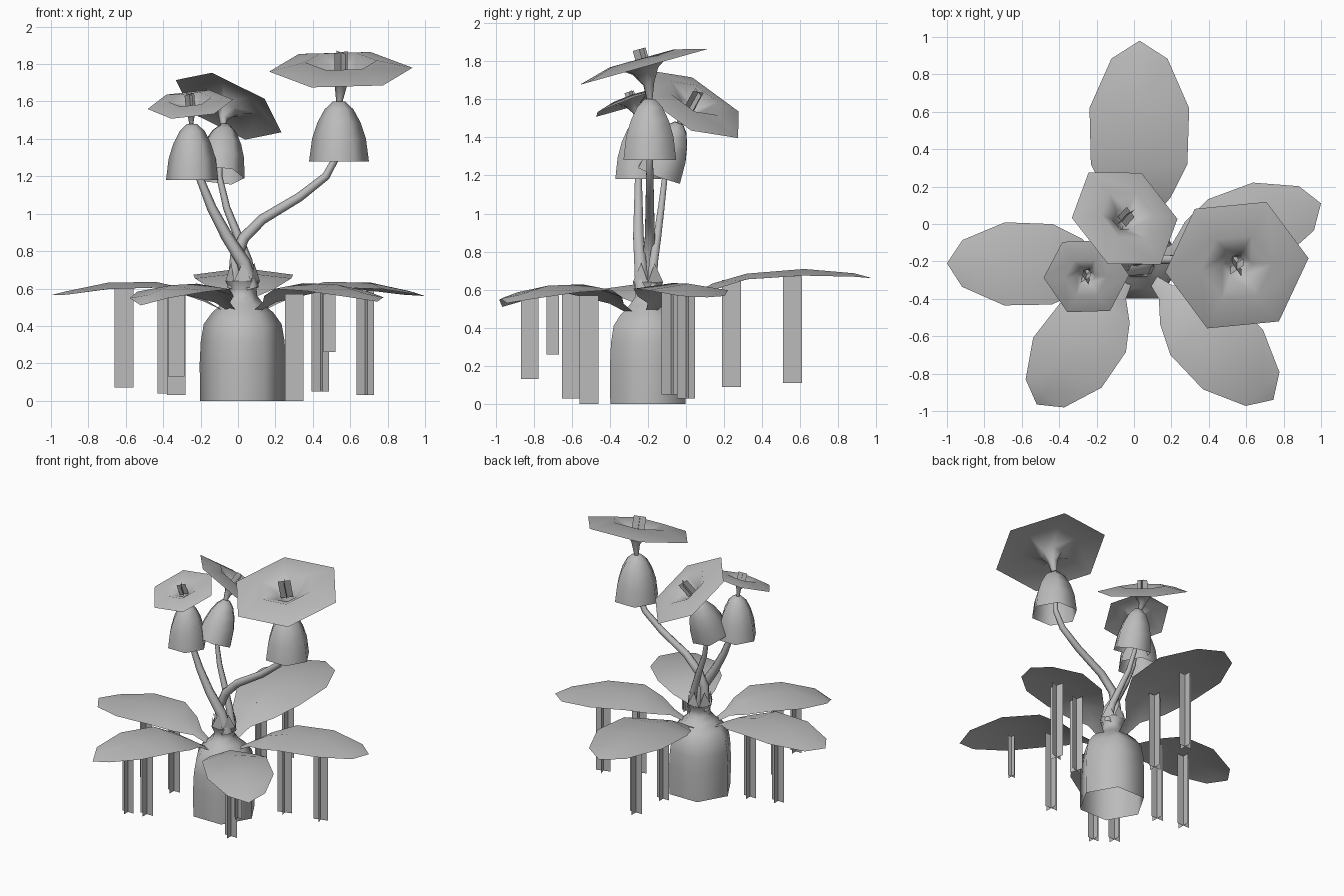
import bpy, bmesh, math
from mathutils import Vector

cube = bpy.data.objects.get("Cube")
if cube:
    bpy.data.objects.remove(cube, do_unlink=True)

grey = bpy.data.materials.new("plain_grey")
grey.use_nodes = True
grey.diffuse_color = (0.5, 0.5, 0.5, 1)
grey.node_tree.nodes["Principled BSDF"].inputs["Base Color"].default_value = (0.5, 0.5, 0.5, 1)
UP = Vector((0, 0, 1))


def finish(name, bm, smooth=True):
    mesh = bpy.data.meshes.new(name)
    bm.to_mesh(mesh)
    bm.free()
    mesh.materials.append(grey)
    for p in mesh.polygons:
        p.use_smooth = smooth
    obj = bpy.data.objects.new(name, mesh)
    bpy.context.collection.objects.link(obj)


def loft(name, rings, sides=6, phase=0.0, cap=False):
    """Skin a tube through rings of (centre, axis, radius)."""
    bm = bmesh.new()
    loops = []
    for centre, axis, radius in rings:
        turn = UP.rotation_difference(Vector(axis).normalized())
        loop = []
        for i in range(sides):
            a = phase + math.tau * i / sides
            offset = turn @ Vector((math.cos(a), math.sin(a), 0))
            loop.append(bm.verts.new(Vector(centre) + offset * radius))
        loops.append(loop)
    for low, high in zip(loops, loops[1:]):
        for i in range(sides):
            j = (i + 1) % sides
            bm.faces.new((low[i], low[j], high[j], high[i]))
    if cap:
        bm.faces.new(loops[-1])
    finish(name, bm)


def crossed_cards(name, base, axis, height, width, phase=0.0):
    """Two flat strips crossing at right angles."""
    bm = bmesh.new()
    turn = UP.rotation_difference(Vector(axis).normalized())
    for a in (phase, phase + math.pi / 2):
        side = Vector((math.cos(a), math.sin(a), 0)) * width / 2
        corners = (-side, side, side + UP * height, -side + UP * height)
        bm.faces.new([bm.verts.new(Vector(base) + turn @ c) for c in corners])
    finish(name, bm, smooth=False)


# Swollen trunk, open underneath
trunk_centre = Vector((0.025, -0.2, 0))
profile = [(0, 0.228), (0.2, 0.23), (0.32, 0.224), (0.41, 0.208), (0.47, 0.165),
           (0.52, 0.11), (0.56, 0.078), (0.6, 0.074), (0.64, 0.092)]
loft("trunk", [(trunk_centre + UP * z, UP, r) for z, r in profile])

# Pointed crown around the neck
bm = bmesh.new()
for i in range(6):
    corners = []
    for step, r, z in ((i, 0.092, 0.64), (i + 1, 0.092, 0.64), (i + 0.5, 0.07, 0.74)):
        a = math.tau * step / 6
        corners.append(bm.verts.new(trunk_centre + Vector((r * math.cos(a), r * math.sin(a), z))))
    bm.faces.new(corners)
finish("crown", bm)


# Broad leaves: fraction of length, half width, height, edge droop
SECTIONS = [(0.1, 0.025, 0.48, 0.0), (0.2, 0.05, 0.545, 0.015), (0.3, 0.14, 0.6, 0.035),
            (0.45, 0.215, 0.635, 0.03), (0.7, 0.222, 0.632, 0.035), (0.92, 0.125, 0.585, 0.018)]


def leaf(name, tip, scale=1.0, lift=0.0):
    bm = bmesh.new()
    root = Vector((0.025, -0.22, 0))
    along = Vector((tip[0], tip[1], 0)) - root
    across = UP.cross(along).normalized()
    rows = []
    for t, half, z, droop in SECTIONS:
        middle = root + along * t + UP * (z + lift * t)
        edge = across * half * scale
        rows.append([bm.verts.new(p) for p in
                     (middle + edge - UP * droop, middle, middle - edge - UP * droop)])
    for a, b in zip(rows, rows[1:]):
        for i in range(2):
            bm.faces.new((a[i], a[i + 1], b[i + 1], b[i]))
    end = bm.verts.new(tip)
    for i in range(2):
        bm.faces.new((rows[-1][i], rows[-1][i + 1], end))
    finish(name, bm)


leaf("back_leaf", (0.03, 0.98, 0.66), 1.2, 0.11)
leaf("right_leaf", (-1.0, -0.21, 0.565))
leaf("left_leaf", (1.0, 0.11, 0.56))
leaf("front_right_leaf", (-0.52, -0.965, 0.51), 1.02, -0.02)
leaf("front_left_leaf", (0.745, -0.94, 0.53), 1.02, -0.015)

# Hanging roots: x, y, bottom, top, width, turn
ROOTS = [(-0.61, -0.21, 0.07, 0.61, 0.1, 0), (-0.38, -0.21, 0.04, 0.6, 0.1, 0),
         (-0.33, -0.6, 0.03, 0.59, 0.1, 0), (-0.33, -0.82, 0.13, 0.57, 0.09, 0),
         (0.3, -0.51, 0.0, 0.57, 0.1, 0), (0.49, -0.7, 0.26, 0.57, 0.065, 0),
         (0.44, -0.08, 0.05, 0.61, 0.1, 0.3), (0.68, 0.0, 0.03, 0.59, 0.1, 0.3),
         (0.02, 0.24, 0.09, 0.65, 0.1, 0), (0.02, 0.56, 0.11, 0.67, 0.1, 0)]
for i, (x, y, low, high, width, turn) in enumerate(ROOTS):
    crossed_cards(f"hanging_root_{i + 1}", (x, y, low), UP, high - low, width, turn)


def stem(name, points, start, end):
    pts = [Vector(p) for p in points]
    rings = []
    for i, p in enumerate(pts):
        tangent = pts[min(i + 1, len(pts) - 1)] - pts[max(i - 1, 0)]
        rings.append((p, tangent, start + (end - start) * i / (len(pts) - 1)))
    loft(name, rings)


def bell(name, bottom, axis, height, radius):
    axis = Vector(axis).normalized()
    shape = [(0, 1), (0.38, 0.9), (0.65, 0.72), (0.87, 0.48), (1, 0.2)]
    loft(name, [(Vector(bottom) + axis * height * h, axis, radius * r) for h, r in shape],
         cap=True)


def flower(name, neck, centre, axis, radius, phase):
    """Funnel rising to a lip, with petals drooping from the lip to the rim."""
    n = Vector(axis).normalized()
    c, neck = Vector(centre), Vector(neck)
    rings = [(neck, c - neck, radius * 0.035)]
    for height, r in ((-0.24, 0.085), (-0.06, 0.2), (0.12, 0.5), (0, 1)):
        rings.append((c + n * radius * height, n, radius * r))
    loft(name + "_petals", rings, phase=phase)
    crossed_cards(name + "_pistil", c - n * radius * 0.12, n, radius * 0.37,
                  max(0.06, radius * 0.22), phase + 0.5)


# Tall flower
stem("tall_stem", [(-0.02, -0.2, 0.6), (-0.01, -0.2, 0.77), (0.03, -0.19, 0.87),
                   (0.13, -0.19, 0.97), (0.33, -0.19, 1.09), (0.47, -0.19, 1.2),
                   (0.53, -0.19, 1.31), (0.54, -0.19, 1.57)], 0.036, 0.016)
bell("tall_bell", (0.54, -0.19, 1.28), UP, 0.32, 0.16)
flower("tall_flower", (0.54, -0.19, 1.58), (0.55, -0.22, 1.77), (0, -0.28, 1), 0.385, 0.1)

# Small flower
stem("small_stem", [(0.07, -0.23, 0.6), (0.03, -0.24, 0.74), (-0.06, -0.25, 0.88),
                    (-0.14, -0.25, 1.03), (-0.2, -0.25, 1.18), (-0.24, -0.25, 1.46)], 0.042, 0.016)
bell("small_bell", (-0.245, -0.25, 1.18), UP, 0.3, 0.14)
flower("small_flower", (-0.25, -0.25, 1.46), (-0.255, -0.28, 1.585), (-0.1, -0.35, 1), 0.23, 0.05)

# Tilted flower
stem("tilted_stem", [(0.08, -0.18, 0.6), (0.05, -0.17, 0.75), (0.0, -0.15, 0.88),
                     (-0.06, -0.13, 1.03), (-0.1, -0.11, 1.2), (-0.09, -0.06, 1.43)], 0.03, 0.013)
bell("tilted_bell", (-0.1, -0.14, 1.205), (0.12, 0.38, 1), 0.29, 0.135)
flower("tilted_flower", (-0.08, -0.05, 1.45), (-0.05, 0.03, 1.575), (0.5, 0.55, 1), 0.315, 0.1)
